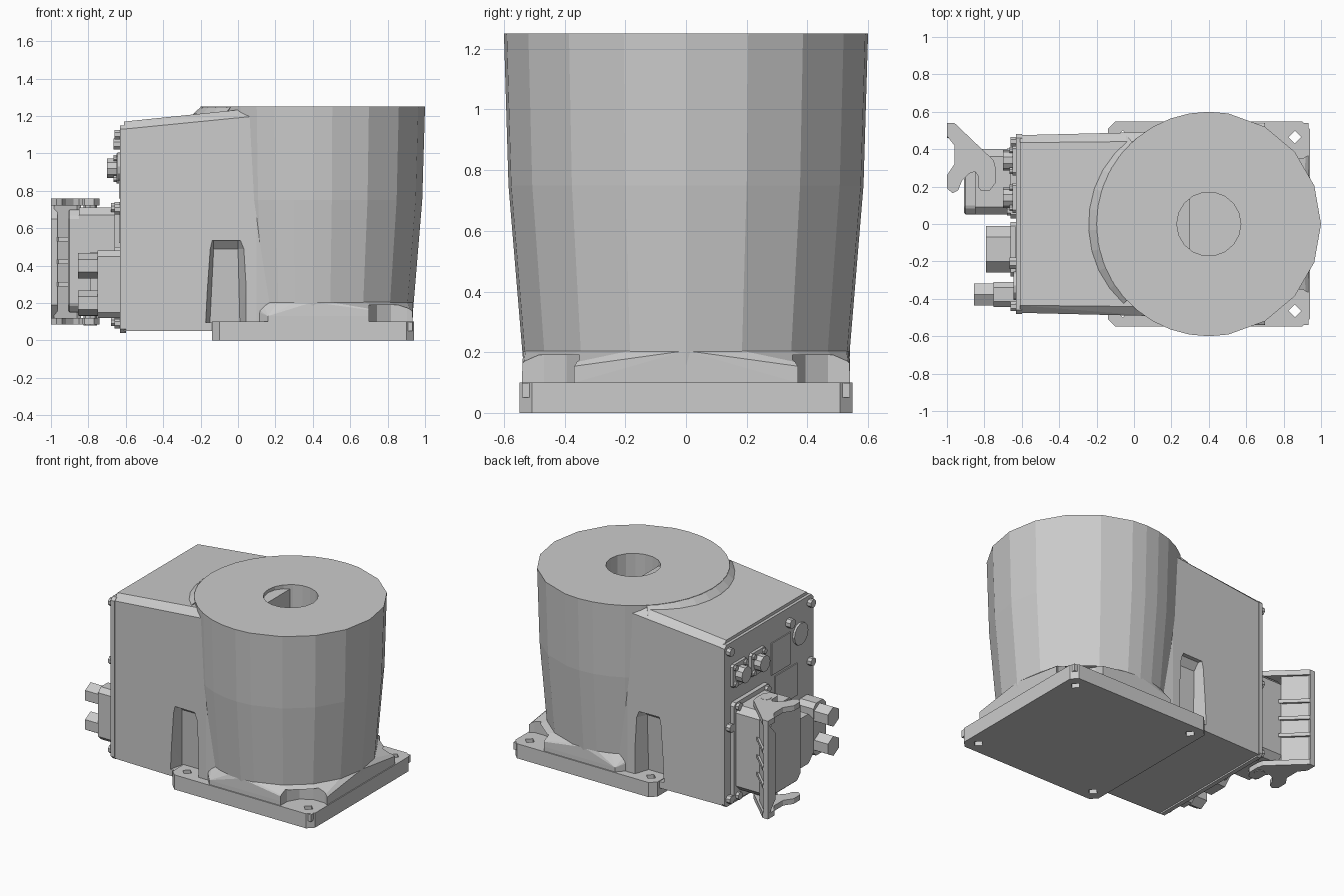
import bpy, bmesh
from math import cos, sin, radians, pi

if "Cube" in bpy.data.objects:
    bpy.data.objects.remove(bpy.data.objects["Cube"])


def finish(name, bm):
    bmesh.ops.recalc_face_normals(bm, faces=bm.faces)
    me = bpy.data.meshes.new(name)
    bm.to_mesh(me)
    bm.free()
    ob = bpy.data.objects.new(name, me)
    bpy.context.collection.objects.link(ob)
    return ob


def hull(name, pts):
    """Convex solid around a set of points."""
    bm = bmesh.new()
    for p in pts:
        bm.verts.new(p)
    bmesh.ops.convex_hull(bm, input=bm.verts)
    bmesh.ops.delete(bm, geom=[v for v in bm.verts if not v.link_faces], context='VERTS')
    bmesh.ops.dissolve_limit(bm, angle_limit=0.01, verts=bm.verts, edges=bm.edges)
    return finish(name, bm)


def prism(name, outline, axis, a, b, bevel=0):
    """Extrude a 2D outline along z (outline is x,y) or x (outline is y,z)."""
    put = (lambda p, h: (p[0], p[1], h)) if axis == 'z' else (lambda p, h: (h, p[0], p[1]))
    bm = bmesh.new()
    lo = [bm.verts.new(put(p, a)) for p in outline]
    hi = [bm.verts.new(put(p, b)) for p in outline]
    bm.faces.new(lo)
    bm.faces.new(hi)
    n = len(outline)
    for i in range(n):
        j = (i + 1) % n
        bm.faces.new((lo[i], lo[j], hi[j], hi[i]))
    if bevel:
        bmesh.ops.bevel(bm, geom=bm.edges[:], offset=bevel, segments=1, affect='EDGES')
    return finish(name, bm)


def ngon(cx, cy, r, n, turn=0.0):
    return [(cx + r * cos(2 * pi * i / n + turn), cy + r * sin(2 * pi * i / n + turn)) for i in range(n)]


def rect(x0, x1, y0, y1, c=0.0):
    if not c:
        return [(x0, y0), (x1, y0), (x1, y1), (x0, y1)]
    return [(x0 + c, y0), (x1 - c, y0), (x1, y0 + c), (x1, y1 - c),
            (x1 - c, y1), (x0 + c, y1), (x0, y1 - c), (x0, y0 + c)]


def cut(ob, cutters):
    for c in cutters:
        m = ob.modifiers.new('cut', 'BOOLEAN')
        m.operation, m.solver, m.object = 'DIFFERENCE', 'EXACT', c
        bpy.context.view_layer.objects.active = ob
        bpy.ops.object.modifier_apply(modifier=m.name)


def arc(angles, r, z):
    return [(0.4 + r * cos(radians(a)), r * sin(radians(a)), z) for a in angles]


# Main bodies: round column, collar, base plate, rear housing
ROUND = list(range(-80, 81, 20)) + list(range(90, 271, 10))
column = hull('column', [p for r, z in ((0.53, 0.09), (0.542, 0.25), (0.585, 0.75), (0.6, 1.25))
                         for p in arc(ROUND, r, z)])
collar = hull('base_collar', [(x, y, z) for x in (0.16, 0.932) for y in (-0.54, 0.54)
                              for z in (0.05, 0.13)] + arc(ROUND, 0.537, 0.205))
plate = prism('base_plate', rect(-0.14, 0.94, -0.548, 0.548, 0.04), 'z', 0, 0.1)
house = hull('rear_housing', [(x, s * (y - i), z) for s in (-1, 1) for x, y, i, z in (
    (-0.61, 0.475, 0, 0.05), (-0.61, 0.475, 0, 1.13), (-0.61, 0.475, 0.04, 1.17),
    (0.1, 0.492, 0, 0.05), (0.1, 0.492, 0, 1.2), (0.1, 0.492, 0.05, 1.243),
    (0.3, 0.47, 0, 0.05), (0.3, 0.45, 0, 1.22))])
BACK = range(133, 228, 10)
hull('top_fillet', arc(BACK, 0.655, 1.19) + arc(BACK, 0.64, 1.212) + arc(BACK, 0.6, 1.248))

# Cutters: centre bore, bolt holes, bolt pockets
bore = prism('bore_cutter', ngon(0.4, 0, 0.171, 18), 'z', 0.5, 1.4)
bolts, rear_pockets, front_pockets = [], [], []
for s in (-1, 1):
    for x in (-0.06, 0.86):
        bolts.append(prism('bolt_cutter', ngon(x, s * 0.465, 0.034, 4), 'z', -0.1, 0.3))
    low = ((-0.2, 0.6), (-0.15, 0.39), (0.01, 0.39), (0.08, 0.6))
    high = ((-0.18, 0.6), (-0.13, 0.42), (0.0, 0.42), (0.08, 0.6))
    rear_pockets.append(hull('rear_pocket_cutter', [(x, s * y, 0.095) for x, y in low]
                             + [(x, s * y, 0.49) for x, y in high]
                             + [(x, s * (y + 0.04), 0.535) for x, y in high]))
    front_pockets.append(prism('front_pocket_cutter', ngon(0.86, s * 0.51, 0.165, 12, pi / 12),
                               'z', 0.098, 0.19))
cut(column, [bore] + front_pockets)
cut(collar, front_pockets + bolts)
cut(plate, bolts)
cut(house, rear_pockets + bolts)
for c in [bore] + bolts + rear_pockets + front_pockets:
    bpy.data.objects.remove(c)

# Rear cover panel with raised sub-plates
prism('rear_panel', rect(-0.48, 0.48, 0.04, 1.15, 0.02), 'x', -0.63, -0.6)
prism('upper_cover', rect(-0.23, -0.02, 0.76, 0.98), 'x', -0.637, -0.62)
prism('lower_cover', rect(-0.3, -0.06, 0.52, 0.74), 'x', -0.637, -0.62)
prism('round_cover', ngon(-0.33, 0.93, 0.075, 12), 'x', -0.645, -0.62)


def screw(y, z, r=0.028, depth=0.03):
    prism('panel_screw', ngon(y, z, r, 8, pi / 8), 'x', -0.63 - depth, -0.62)


for y, z in ((0.44, 0.09), (-0.44, 0.09), (0.44, 1.1), (-0.44, 1.1), (0.44, 0.58), (-0.44, 0.7)):
    screw(y, z)
screw(-0.21, 1.05, 0.032, 0.035)

# Two small round sockets on square flanges
for y in (0.34, 0.14):
    prism('socket_flange', rect(y - 0.08, y + 0.08, 0.84, 1.0, 0.015), 'x', -0.65, -0.62)
    prism('socket_barrel', ngon(y, 0.92, 0.055, 10), 'x', -0.7, -0.64)
    for dy in (-0.055, 0.055):
        for dz in (-0.055, 0.055):
            screw(y + dy, 0.92 + dz, 0.018, 0.035)

# Large rectangular connector
prism('connector_flange', rect(0.03, 0.42, 0.07, 0.74, 0.02), 'x', -0.66, -0.62)
prism('connector_body', rect(0.05, 0.4, 0.13, 0.71, 0.04), 'x', -0.85, -0.64)
prism('connector_cap', rect(0.05, 0.39, 0.15, 0.7, 0.04), 'x', -0.91, -0.84, 0.01)
for y in (0.07, 0.38):
    for z in (0.1, 0.71):
        screw(y, z, 0.026, 0.05)

# Locking lever: two hooked arms joined by a ribbed handle
ARM = [(-1, 0.54), (-0.96, 0.54), (-0.75, 0.34), (-0.74, 0.3), (-0.74, 0.22), (-0.77, 0.18),
       (-0.82, 0.18), (-0.835, 0.2), (-0.835, 0.26), (-0.85, 0.28), (-0.88, 0.27), (-0.92, 0.23),
       (-0.94, 0.18), (-0.97, 0.165), (-1, 0.19), (-1, 0.26), (-0.96, 0.32), (-0.96, 0.42), (-1, 0.47)]
for z in (0.085, 0.722):
    prism('lever_arm', ARM, 'z', z, z + 0.036)
    prism('lever_pivot', ngon(-0.79, 0.26, 0.035, 8), 'z', min(z, 0.7) - 0.004, max(z, 0.12) + 0.038)
prism('lever_handle', [(0.46, 0.19), (0.54, 0.1), (0.54, 0.74), (0.46, 0.65)], 'x', -1, -0.965)
prism('lever_web', [(-0.97, 0.53), (-0.84, 0.405), (-0.86, 0.39), (-0.985, 0.51)], 'z', 0.1, 0.74)
for z in (0.3, 0.42, 0.54):
    prism('lever_rib', [(-1, 0.54), (-0.96, 0.54), (-0.82, 0.405), (-0.96, 0.44)], 'z', z - 0.012, z + 0.012)

# Middle plug and cable gland block with two hex caps
prism('plug_flange', rect(-0.28, 0.01, 0.1, 0.5, 0.02), 'x', -0.66, -0.62)
prism('plug_body', rect(-0.26, -0.01, 0.13, 0.47, 0.06), 'x', -0.79, -0.64)
prism('gland_block', rect(-0.445, -0.31, 0.12, 0.48, 0.03), 'x', -0.75, -0.62)
for z in (0.2, 0.4):
    prism('gland_cap', ngon(-0.377, z, 0.068, 6, pi / 6), 'x', -0.855, -0.74)
